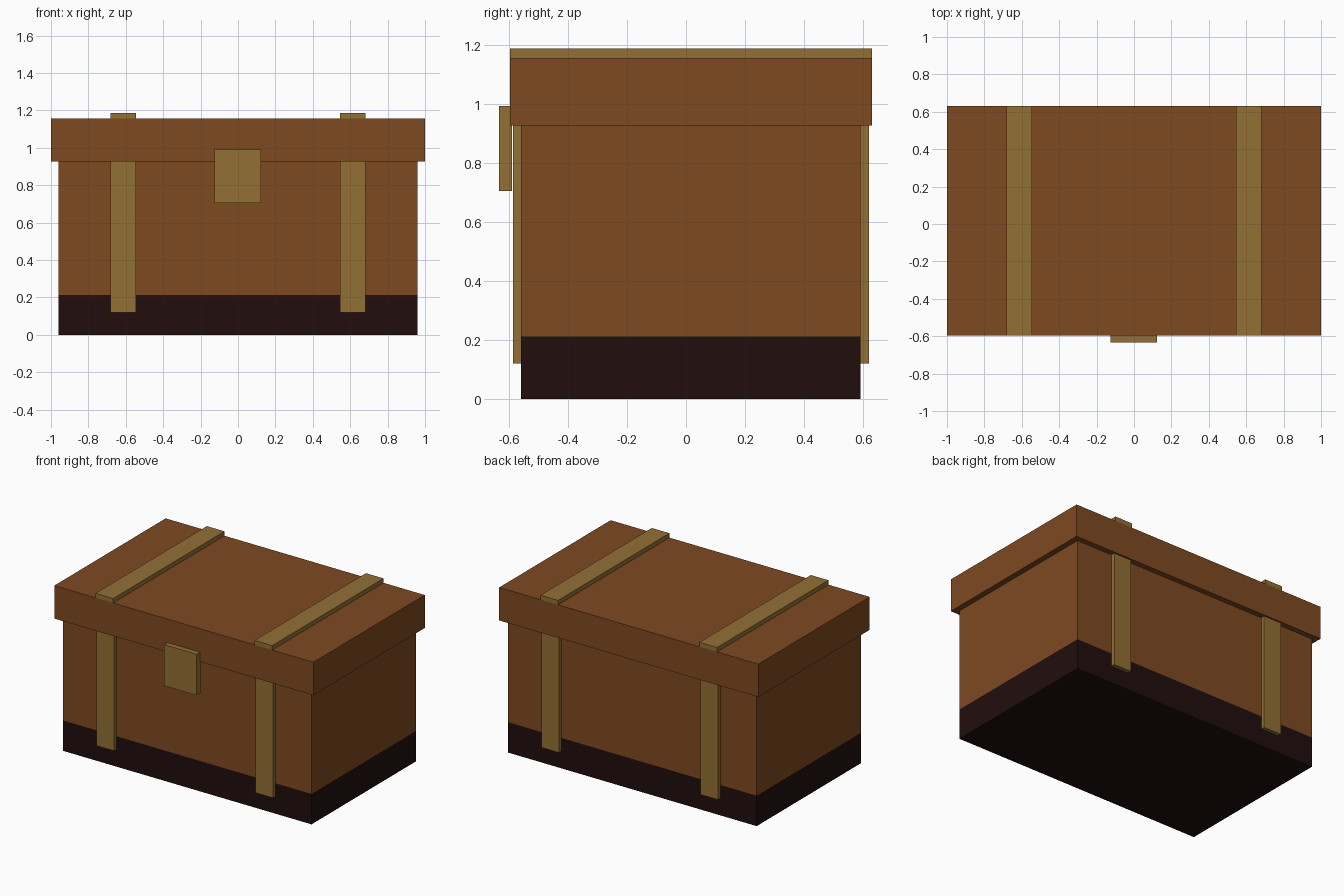
import bpy

if "Cube" in bpy.data.objects:
    bpy.data.objects.remove(bpy.data.objects["Cube"])


def material(name, color):
    m = bpy.data.materials.new(name)
    m.diffuse_color = (*color, 1.0)
    m.use_nodes = True
    m.node_tree.nodes["Principled BSDF"].inputs["Base Color"].default_value = m.diffuse_color
    return m


wood = material("brown wood", (0.209, 0.067, 0.0152))
brass = material("dull brass", (0.287, 0.162, 0.034))
dark = material("dark base", (0.0152, 0.004, 0.004))


def box(name, x, y, z, mat):
    """Box from (min, max) ranges on each axis."""
    bpy.ops.mesh.primitive_cube_add(size=1)
    ob = bpy.context.object
    ob.name = name
    for v in ob.data.vertices:
        v.co = [r[0] if c < 0 else r[1] for c, r in zip(v.co, (x, y, z))]
    ob.data.materials.append(mat)
    return ob


# Chest body on a dark base, with an overhanging lid
box("base", (-0.96, 0.96), (-0.56, 0.592), (0, 0.212), dark)
box("body", (-0.96, 0.96), (-0.56, 0.592), (0.212, 0.926), wood)
box("lid", (-1, 1), (-0.597, 0.631), (0.926, 1.156), wood)

# Straps on the front, back and lid, on both sides
for side, cx in (("left", -0.614), ("right", 0.614)):
    x = (cx - 0.068, cx + 0.068)
    box(side + "_front_strap", x, (-0.587, -0.56), (0.12, 0.926), brass)
    box(side + "_back_strap", x, (0.592, 0.62), (0.12, 0.926), brass)
    box(side + "_lid_strap", x, (-0.597, 0.631), (1.156, 1.187), brass)

# Latch plate
box("latch", (-0.126, 0.124), (-0.634, -0.59), (0.705, 0.992), brass)
